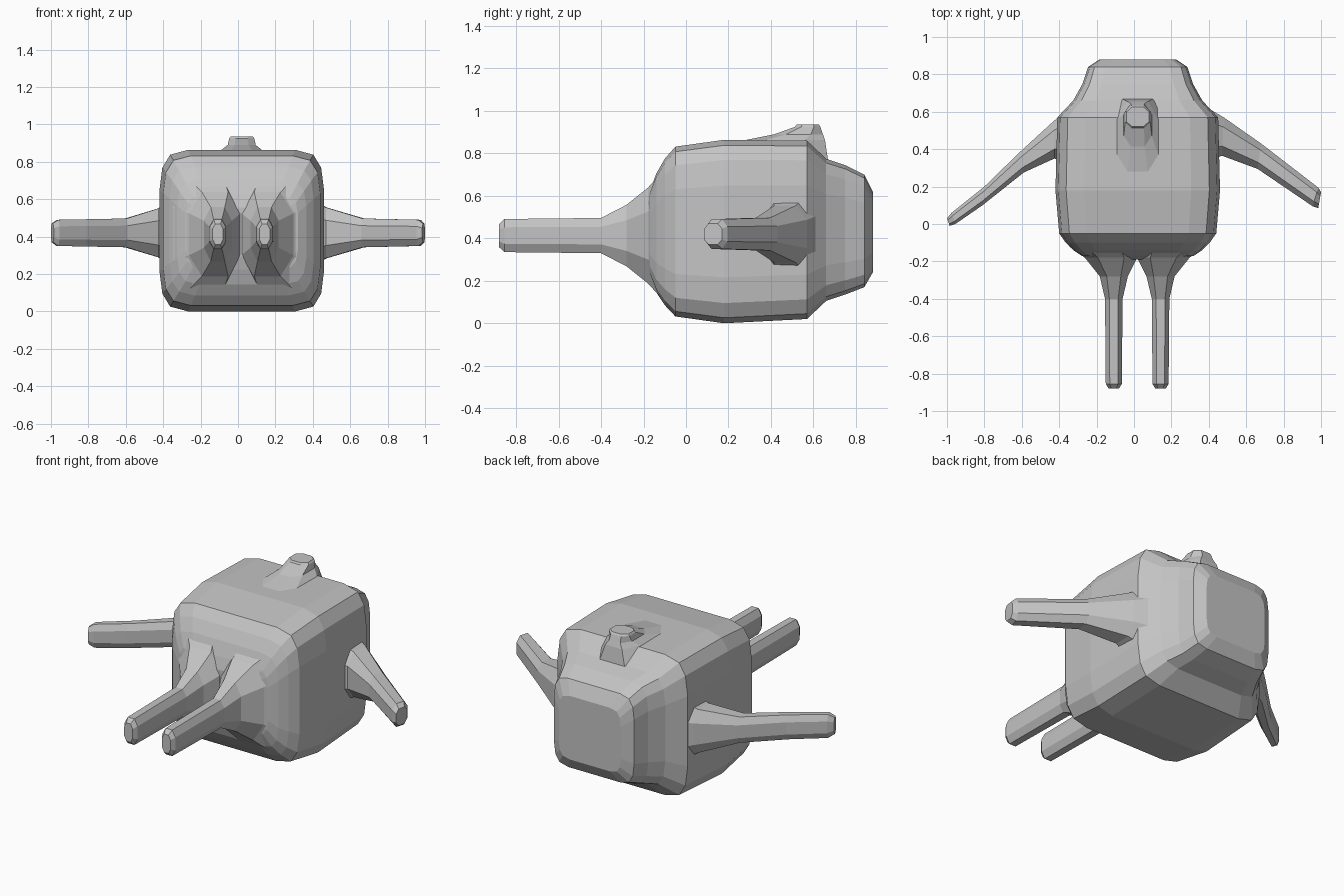
import bpy, bmesh
from mathutils import Vector

if "Cube" in bpy.data.objects:
    bpy.data.objects.remove(bpy.data.objects["Cube"])

grey = bpy.data.materials.new("plain grey")
grey.diffuse_color = (0.55, 0.55, 0.55, 1)
grey.use_nodes = True
grey.node_tree.nodes["Principled BSDF"].inputs["Base Color"].default_value = grey.diffuse_color


def four_way(quarter):
    """Mirror a quarter outline into a closed loop."""
    q = list(quarter)
    loop = q + [(-x, y) for x, y in reversed(q)]
    return loop + [(-x, -y) for x, y in loop]


BOXY = four_way([(1, 0.12), (1, 0.5), (0.965, 0.78), (0.87, 0.94), (0.65, 1.0), (0.22, 1.0)])
OCTAGON = four_way([(1, 0.5), (0.5, 1)])


def loft(name, rings, profile):
    """Skin rings given as (centre, half-axis u, half-axis v)."""
    bm = bmesh.new()
    loops = []
    for c, u, v in rings:
        c, u, v = Vector(c), Vector(u), Vector(v)
        loops.append([bm.verts.new(c + u * a + v * b) for a, b in profile])
    n = len(profile)
    for lo, hi in zip(loops, loops[1:]):
        for i in range(n):
            j = (i + 1) % n
            bm.faces.new((lo[i], lo[j], hi[j], hi[i]))
    bm.faces.new(loops[0])
    bm.faces.new(loops[-1])
    bmesh.ops.recalc_face_normals(bm, faces=bm.faces)
    mesh = bpy.data.meshes.new(name)
    bm.to_mesh(mesh)
    bm.free()
    mesh.materials.append(grey)
    ob = bpy.data.objects.new(name, mesh)
    bpy.context.collection.objects.link(ob)
    return ob


def limb(name, sections, z=0.42):
    """Horizontal limb: each section has two edge points and a half height."""
    rings = []
    for (ax, ay), (bx, by), hh in sections:
        rings.append((((ax + bx) / 2, (ay + by) / 2, z),
                      ((bx - ax) / 2, (by - ay) / 2, 0), (0, 0, hh)))
    loft(name, rings, OCTAGON)


# Body: y, half width, half height, centre height
body = [(-0.19, 0.20, 0.13, 0.425), (-0.17, 0.30, 0.20, 0.425),
        (-0.14, 0.345, 0.28, 0.425), (-0.10, 0.385, 0.345, 0.43),
        (-0.05, 0.42, 0.40, 0.432), (0.18, 0.44, 0.432, 0.432),
        (0.57, 0.43, 0.42, 0.44), (0.66, 0.345, 0.335, 0.44),
        (0.75, 0.295, 0.305, 0.44), (0.84, 0.265, 0.265, 0.435),
        (0.88, 0.205, 0.19, 0.43)]
loft("body", [((0.02, y, z), (w, 0, 0), (0, 0, h)) for y, w, h, z in body], BOXY)

# Legs: flared roots running forward to straight blunt rods
for name, x, s in (("left_leg", -0.108, -1), ("right_leg", 0.142, 1)):
    outer = [(-0.12, 0.24, 0.29), (-0.18, 0.155, 0.225), (-0.28, 0.075, 0.145),
             (-0.40, 0.047, 0.083), (-0.855, 0.043, 0.078), (-0.88, 0.028, 0.055)]
    sections = []
    for y, reach, hh in outer:
        inner = min(reach, 0.125)
        sections.append(((x - s * inner, y), (x + s * reach, y), hh))
    limb(name, sections, 0.413)

# Arms: flared roots sweeping forward
limb("right_arm", [((0.36, 0.64), (0.36, 0.32), 0.19), ((0.48, 0.57), (0.47, 0.365), 0.135),
                   ((0.68, 0.43), (0.66, 0.295), 0.077), ((0.985, 0.195), (0.955, 0.095), 0.07),
                   ((1.0, 0.17), (0.985, 0.085), 0.05)])
limb("left_arm", [((-0.33, 0.63), (-0.33, 0.32), 0.19), ((-0.43, 0.55), (-0.425, 0.35), 0.13),
                  ((-0.61, 0.385), (-0.59, 0.275), 0.077), ((-0.80, 0.20), (-0.81, 0.10), 0.073),
                  ((-0.975, 0.06), (-0.955, 0.0), 0.07), ((-1.0, 0.03), (-0.985, -0.01), 0.05)])

# Top knob: sloped base narrowing to a short eight-sided stub
knob = [(0.76, 0.47, 0.17, 0.20), (0.862, 0.465, 0.11, 0.19),
        (0.89, 0.53, 0.075, 0.115), (0.925, 0.573, 0.067, 0.06), (0.935, 0.573, 0.06, 0.053)]
loft("top_knob", [((0.02, y, z), (w, 0, 0), (0, d, 0)) for z, y, w, d in knob], OCTAGON)
